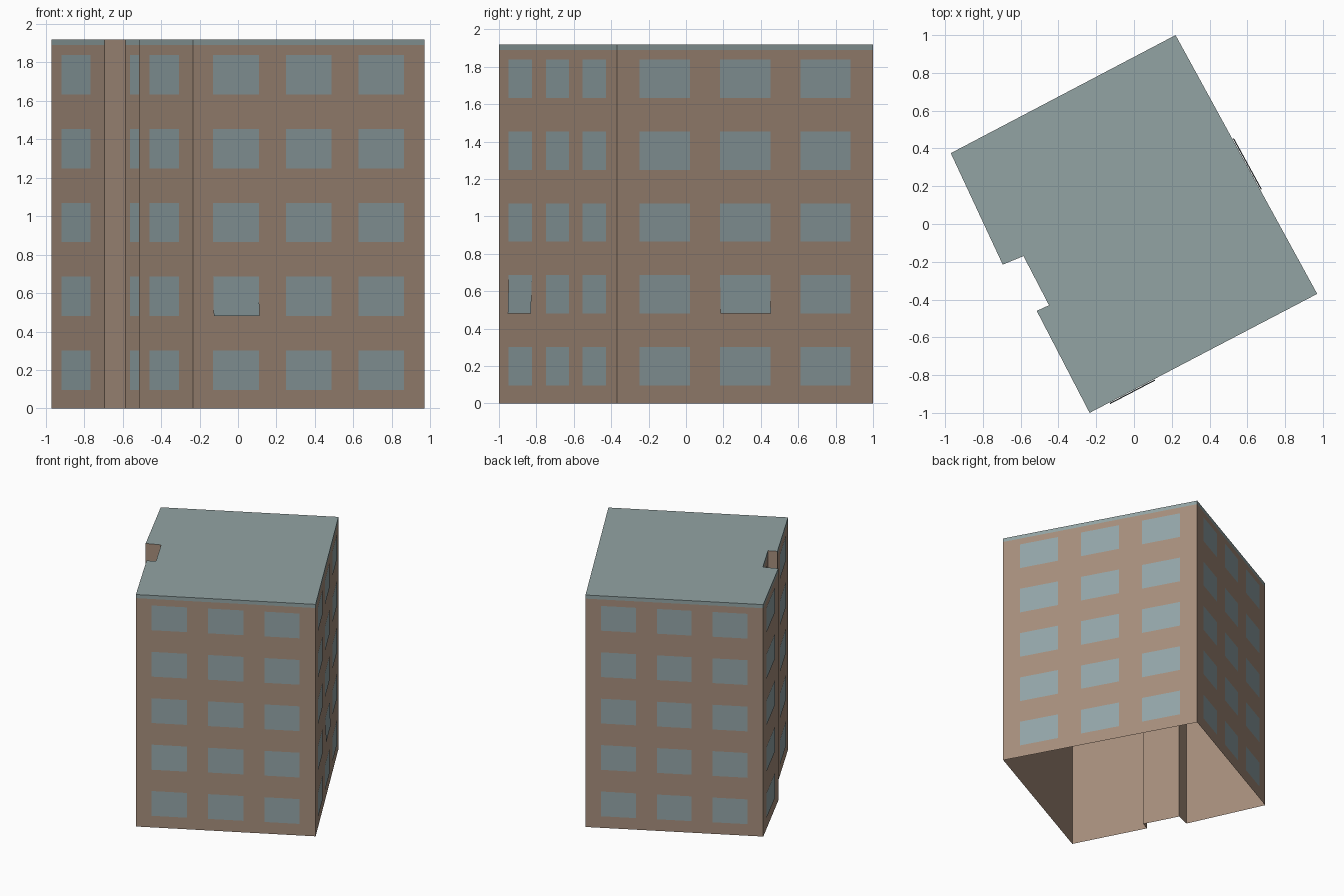
import bpy
import bmesh
from mathutils import Vector

cube = bpy.data.objects.get("Cube")
if cube:
    bpy.data.objects.remove(cube, do_unlink=True)


def material(name, rgb):
    mat = bpy.data.materials.new(name)
    mat.use_nodes = True
    mat.diffuse_color = (*rgb, 1)
    mat.node_tree.nodes["Principled BSDF"].inputs["Base Color"].default_value = (*rgb, 1)
    return mat


brick = material("brown render", (0.38, 0.27, 0.20))
glass = material("blue grey glass", (0.29, 0.375, 0.39))
slate = material("grey green roof", (0.29, 0.37, 0.37))

HEIGHT, EAVES = 1.92, 1.89
STOREYS, STOREY, SILL, PANE = 5, 0.384, 0.097, 0.205

# Window spans along a wall, as fractions of its length
WIDE = [(0.087, 0.284), (0.402, 0.598), (0.715, 0.911)]
NARROW = [(0.2, 0.75)]

# Footprint, anticlockwise: wall start corner, name and windows
WALLS = [
    ((0.22, 1.0), "back", WIDE),
    ((-0.97, 0.375), "right_rear", NARROW),
    ((-0.695, -0.215), "recess_rear", []),
    ((-0.585, -0.17), "recess_middle", NARROW),
    ((-0.45, -0.43), "recess_front", []),
    ((-0.515, -0.46), "right_front", NARROW),
    ((-0.235, -1.0), "front", WIDE),
    ((0.97, -0.37), "left", WIDE),
]
# Panes leaning out at the foot: wall, column, storey
LEANING = {("front", 0, 1), ("left", 1, 1)}


def add_object(name, bm, mat):
    mesh = bpy.data.meshes.new(name)
    bm.to_mesh(mesh)
    bm.free()
    mesh.materials.append(mat)
    obj = bpy.data.objects.new(name, mesh)
    bpy.context.collection.objects.link(obj)


def panel(bm, a, b, low, high, out_low=0.0, out_high=0.0):
    """Upright quad from a to b, pushed outwards at its foot and head."""
    normal = Vector((b.y - a.y, a.x - b.x)).normalized()
    corners = [(a, low, out_low), (b, low, out_low), (b, high, out_high), (a, high, out_high)]
    bm.faces.new([bm.verts.new((*(p + normal * out), z)) for p, z, out in corners])


walls, roof = bmesh.new(), bmesh.new()
corners = [Vector(point) for point, _, _ in WALLS]

for i, (_, name, spans) in enumerate(WALLS):
    a, b = corners[i], corners[(i + 1) % len(corners)]
    # Outer wall, with a roof edge band where it has windows
    panel(walls, a, b, 0, EAVES if spans else HEIGHT)
    if not spans:
        continue
    panel(roof, a, b, EAVES, HEIGHT)
    # Window panes
    panes = bmesh.new()
    for storey in range(STOREYS):
        low = SILL + storey * STOREY
        for column, (start, end) in enumerate(spans):
            foot = 0.009 if (name, column, storey) in LEANING else 0.003
            panel(panes, a.lerp(b, start), a.lerp(b, end), low, low + PANE, foot, 0.003)
    add_object(name + "_windows", panes, glass)

# Flat roof
roof.faces.new([roof.verts.new((*p, HEIGHT)) for p in corners])

for bm in (walls, roof):
    bmesh.ops.remove_doubles(bm, verts=bm.verts, dist=0.0001)
add_object("outer_walls", walls, brick)
add_object("flat_roof", roof, slate)
